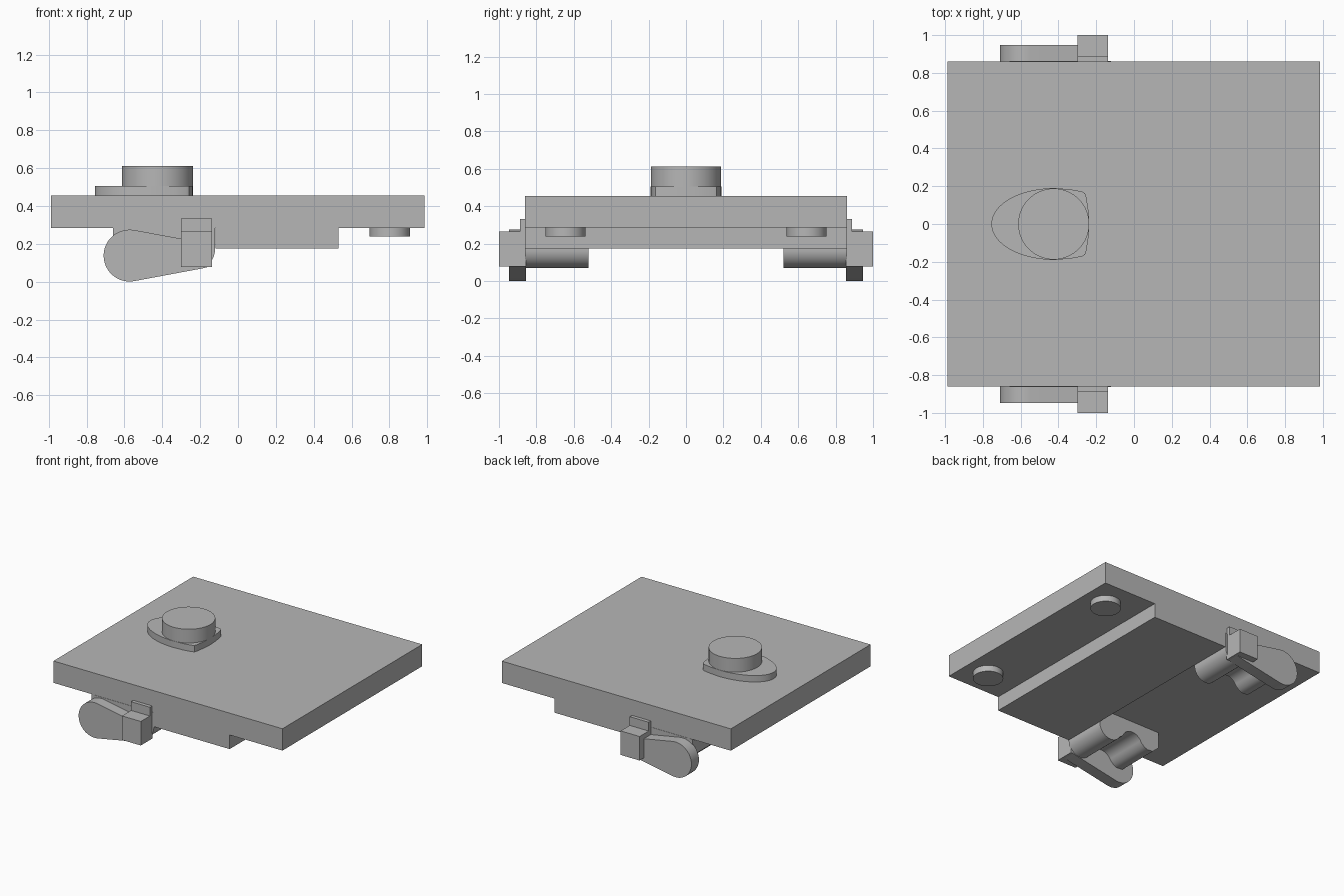
import bpy, bmesh
from math import sin, cos, pi, radians, hypot, atan2, acos
from mathutils import Vector

cube = bpy.data.objects.get("Cube")
if cube:
    bpy.data.objects.remove(cube, do_unlink=True)

GREY = (0.47, 0.47, 0.47, 1)
mat = bpy.data.materials.new("plain grey")
mat.use_nodes = True
mat.diffuse_color = GREY
mat.node_tree.nodes["Principled BSDF"].inputs["Base Color"].default_value = GREY


def prism(name, outline, axis, lo, hi):
    """Extrude a closed outline along y (outline in x,z) or z (outline in x,y)."""
    place = (lambda a, b, t: (a, t, b)) if axis == "y" else (lambda a, b, t: (a, b, t))
    bm = bmesh.new()
    face = bm.faces.new([bm.verts.new(place(a, b, lo)) for a, b in outline])
    new = bmesh.ops.extrude_face_region(bm, geom=[face])["geom"]
    shift = Vector(place(0, 0, hi - lo))
    bmesh.ops.translate(bm, verts=[v for v in new if isinstance(v, bmesh.types.BMVert)], vec=shift)
    bmesh.ops.recalc_face_normals(bm, faces=bm.faces)
    mesh = bpy.data.meshes.new(name)
    bm.to_mesh(mesh)
    bm.free()
    mesh.materials.append(mat)
    obj = bpy.data.objects.new(name, mesh)
    bpy.context.collection.objects.link(obj)
    bpy.ops.object.select_all(action="DESELECT")
    obj.select_set(True)
    bpy.context.view_layer.objects.active = obj
    bpy.ops.object.shade_smooth_by_angle(angle=radians(30))
    return obj


def arc(cx, cy, rx, ry, start, end, n=32):
    angles = [start + (end - start) * i / n for i in range(n + 1)]
    return [(cx + rx * cos(a), cy + ry * sin(a)) for a in angles]


def circle(cx, cy, r):
    return arc(cx, cy, r, r, 0, 2 * pi, 64)[:-1]


def rect(x0, x1, z0, z1):
    return [(x0, z0), (x1, z0), (x1, z1), (x0, z1)]


def tangent_angle(c, r, p, side):
    """Angle on a circle where a line from p touches it."""
    dx, dy = p[0] - c[0], p[1] - c[1]
    return atan2(dy, dx) + side * acos(r / hypot(dx, dy))


# Plate with its raised step underneath
prism("plate", rect(-0.988, 0.985, 0.285, 0.455), "y", -0.86, 0.86)
prism("under_step", rect(-0.12, 0.53, 0.175, 0.285), "y", -0.86, 0.86)

# Knob on its teardrop base
teardrop = arc(-0.42, 0, 0.335, 0.19, pi / 2, 3 * pi / 2, 48)
teardrop += [(-0.34, -0.184), (-0.275, -0.172), (-0.26, -0.163), (-0.253, -0.145),
             (-0.241, -0.07), (-0.237, 0), (-0.241, 0.07), (-0.253, 0.145),
             (-0.26, 0.163), (-0.275, 0.172), (-0.34, 0.184)]
prism("knob_base", teardrop, "z", 0.455, 0.505)
prism("knob", circle(-0.425, 0, 0.188), "z", 0.455, 0.612)

# Lever: round paddle narrowing toward the pivot block
hub, radius = (-0.573, 0.138), 0.137
top, bottom = (-0.15, 0.20), (-0.19, 0.07)
a0 = tangent_angle(hub, radius, top, 1)
a1 = tangent_angle(hub, radius, bottom, -1) + 2 * pi
lever = arc(*hub, radius, radius, a0, a1, 48) + [bottom, (-0.15, 0.08), top]

# Hinge: a rounded barrel, a hollow, then a smaller foot
hinge = [(-0.122, 0.285)] + arc(-0.22, 0.168, 0.098, 0.098, 0, -pi + 0.5, 24)
hinge += arc(-0.42, 0.112, 0.09, 0.09, 0.3, pi - 0.4, 16)
hinge += [(-0.53, 0.122), (-0.56, 0.11), (-0.61, 0.115), (-0.66, 0.16), (-0.66, 0.285)]

# Parts repeated front and back
for side, s in (("front", -1), ("back", 1)):
    prism(side + "_lever", lever, "y", s * 0.855, s * 0.947)
    prism(side + "_pivot_block", rect(-0.30, -0.137, 0.078, 0.265), "y", s * 0.855, s)
    prism(side + "_block_tab", rect(-0.30, -0.137, 0.25, 0.333), "y", s * 0.855, s * 0.888)
    prism(side + "_hinge", hinge, "y", s * 0.52, s * 0.862)
    prism(side + "_foot_disc", circle(0.803, s * 0.645, 0.107), "z", 0.238, 0.29)
